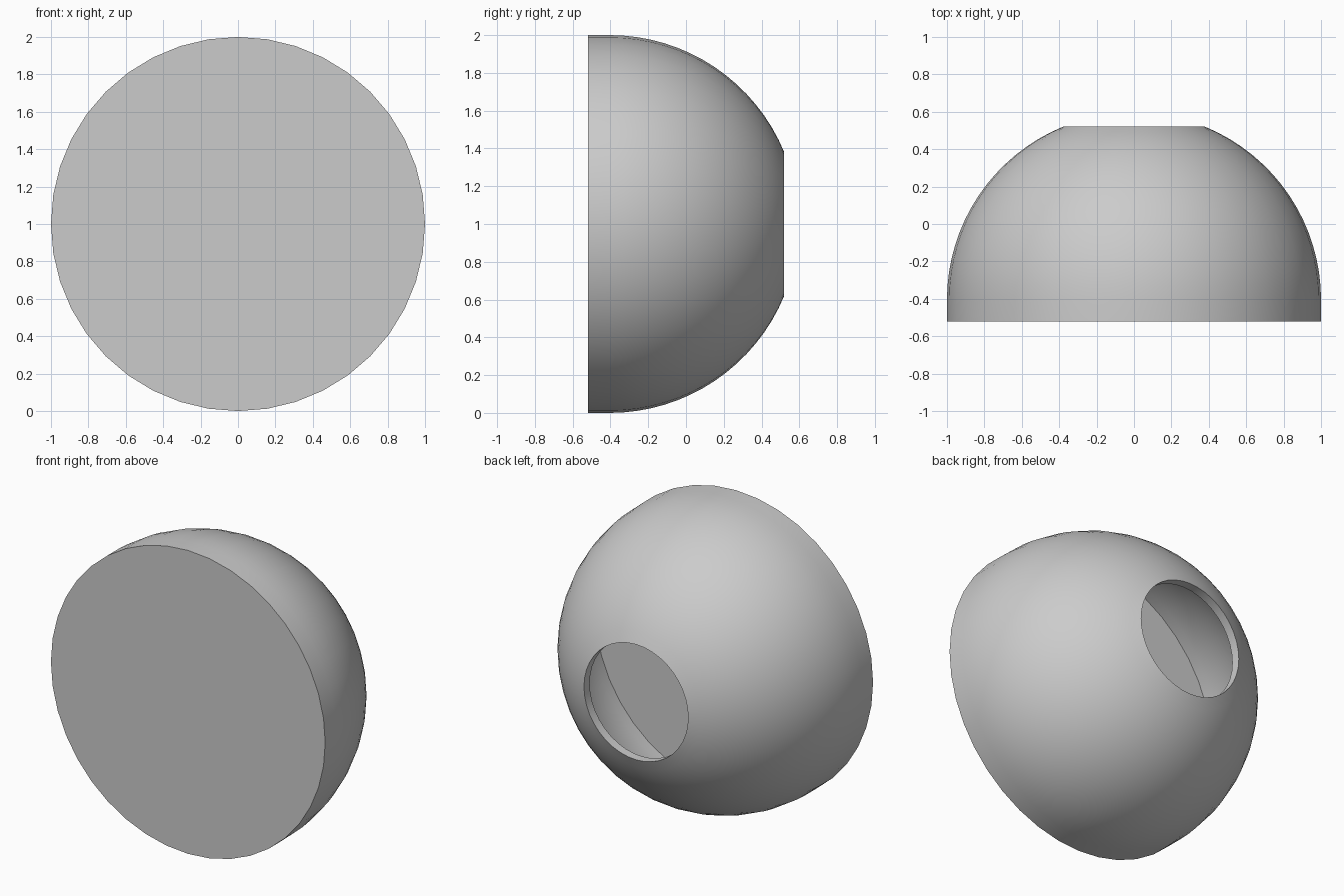
import bpy
import bmesh
from math import sin, cos, asin, pi, radians
from mathutils import Matrix

cube = bpy.data.objects.get("Cube")
if cube:
    bpy.data.objects.remove(cube)

SIDES = 40
CENTRE = -0.405      # centre of the dome along y
FRONT = -0.52        # flat closed front
OUTER, INNER, HOLE = 1.0, 0.945, 0.38

grey = bpy.data.materials.new("plain_grey")
grey.use_nodes = True
colour = (0.6, 0.6, 0.6, 1)
grey.diffuse_color = colour
grey.node_tree.nodes["Principled BSDF"].inputs["Base Color"].default_value = colour


def dome_arc(radius, steps=16):
    """Points (radius from axis, y) from the dome equator to the hole rim."""
    end = pi / 2 - asin(HOLE / radius)
    return [(radius * cos(end * i / steps), CENTRE + radius * sin(end * i / steps))
            for i in range(steps + 1)]


# Closed wall section: front plate, short straight side, dome, rim, hollow inside
section = [(0, FRONT), (OUTER, FRONT)] + dome_arc(OUTER)
section += dome_arc(INNER)[::-1] + [(0, CENTRE)]

bm = bmesh.new()
verts = [bm.verts.new((r, y, 0)) for r, y in section]
edges = [bm.edges.new(pair) for pair in zip(verts, verts[1:])]
bmesh.ops.spin(bm, geom=verts + edges, cent=(0, 0, 0), axis=(0, 1, 0),
               angle=2 * pi, steps=SIDES, use_merge=True)
bmesh.ops.remove_doubles(bm, verts=bm.verts, dist=0.0005)
bmesh.ops.recalc_face_normals(bm, faces=bm.faces)
bmesh.ops.transform(bm, matrix=Matrix.Translation((0, 0, 1)), verts=bm.verts)

mesh = bpy.data.meshes.new("hollow_dome")
bm.to_mesh(mesh)
bm.free()
mesh.materials.append(grey)
dome = bpy.data.objects.new("hollow_dome", mesh)
bpy.context.collection.objects.link(dome)

# Smooth dome with crisp plate and rim edges
bpy.ops.object.select_all(action="DESELECT")
dome.select_set(True)
bpy.context.view_layer.objects.active = dome
bpy.ops.object.shade_smooth_by_angle(angle=radians(30))
